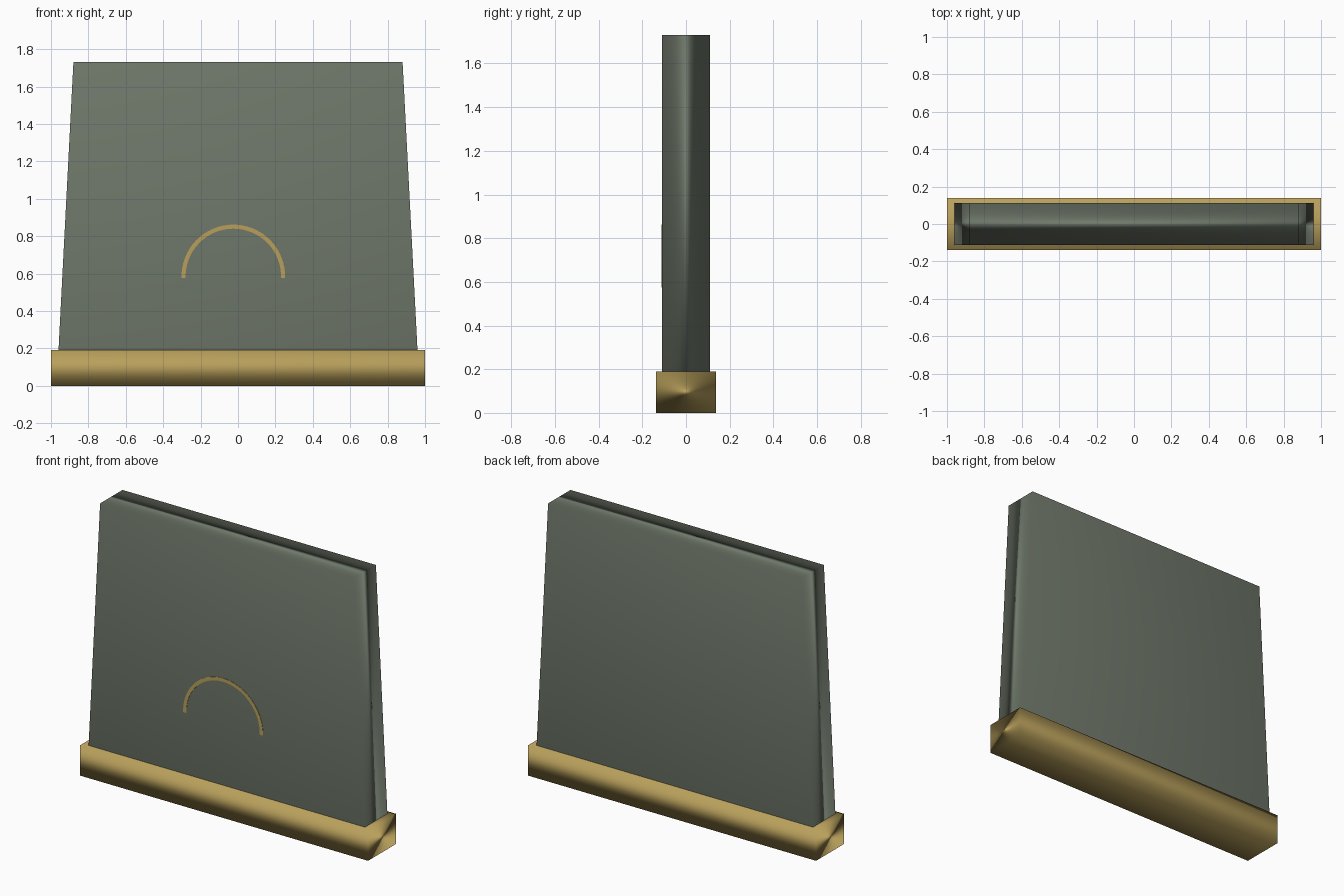
import bpy, bmesh, math

if "Cube" in bpy.data.objects:
    bpy.data.objects.remove(bpy.data.objects["Cube"])


def material(name, rgb):
    m = bpy.data.materials.new(name)
    m.diffuse_color = (*rgb, 1)
    m.use_nodes = True
    m.node_tree.nodes["Principled BSDF"].inputs["Base Color"].default_value = m.diffuse_color
    return m


stone = material("grey green", (0.162, 0.190, 0.147))
gold = material("dull gold", (0.479, 0.347, 0.105))


def finish(name, bm, mat, smooth):
    bmesh.ops.recalc_face_normals(bm, faces=bm.faces)
    for f in bm.faces:
        f.smooth = smooth
    me = bpy.data.meshes.new(name)
    bm.to_mesh(me)
    bm.free()
    me.materials.append(mat)
    ob = bpy.data.objects.new(name, me)
    bpy.context.collection.objects.link(ob)
    if smooth:  # soft shading over the corners, led by the large faces
        w = ob.modifiers.new("area normals", 'WEIGHTED_NORMAL')
        w.mode = 'FACE_AREA'
    return ob


def tapered_box(name, half_bottom, half_top, half_depth, z0, z1, mat):
    bm = bmesh.new()
    bmesh.ops.create_cube(bm, size=2)
    for v in bm.verts:
        top = v.co.z > 0
        v.co.x *= half_top if top else half_bottom
        v.co.y *= half_depth
        v.co.z = z1 if top else z0
    return finish(name, bm, mat, True)


# Base bar and slab
tapered_box("base", 1.0, 1.0, 0.138, 0.0, 0.19, gold)
tapered_box("slab", 0.96, 0.88, 0.111, 0.185, 1.73, stone)

# Thin half-ring inlay on the front
bm = bmesh.new()
cx, cz, steps = -0.025, 0.585, 32
rings = []
for i in range(steps + 1):
    a = math.radians(-2 + 184 * i / steps)
    rings.append([bm.verts.new((cx + r * math.cos(a), y, cz + r * math.sin(a)))
                  for r, y in ((0.255, -0.110), (0.277, -0.110),
                               (0.277, -0.113), (0.255, -0.113))])
for p, q in zip(rings, rings[1:]):
    for k in range(4):
        n = (k + 1) % 4
        bm.faces.new((p[k], p[n], q[n], q[k]))
bm.faces.new(rings[0])
bm.faces.new(rings[-1])
finish("arc_inlay", bm, gold, False)
